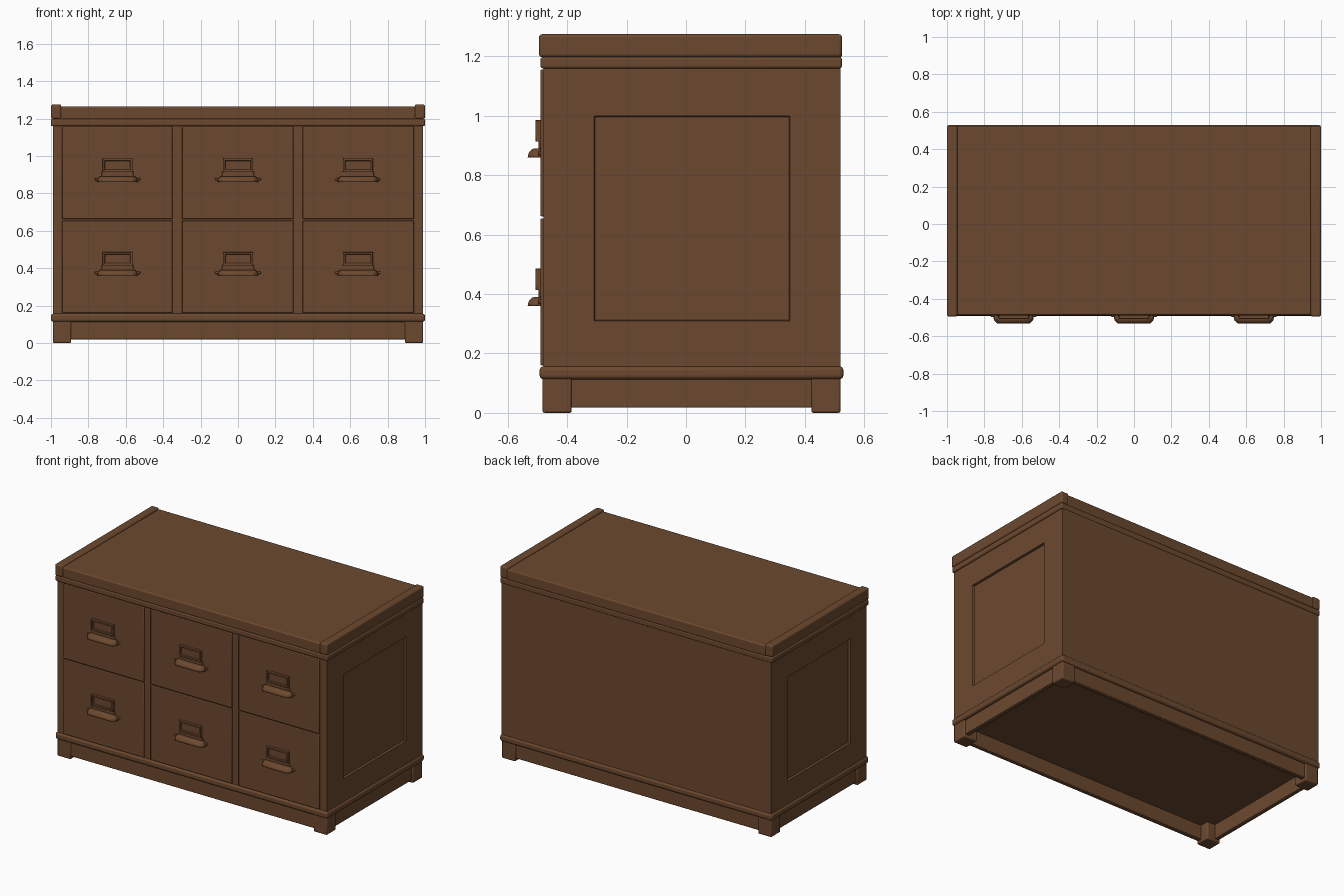
import bpy, bmesh, math

if "Cube" in bpy.data.objects:
    bpy.data.objects.remove(bpy.data.objects["Cube"])

wood = bpy.data.materials.new("brown wood")
wood.diffuse_color = (0.15, 0.066, 0.028, 1)
wood.use_nodes = True
wood.node_tree.nodes["Principled BSDF"].inputs["Base Color"].default_value = wood.diffuse_color


def finish(name, bm, bevel=0.0, segs=2):
    bmesh.ops.recalc_face_normals(bm, faces=bm.faces)
    me = bpy.data.meshes.new(name)
    bm.to_mesh(me)
    bm.free()
    ob = bpy.data.objects.new(name, me)
    bpy.context.collection.objects.link(ob)
    me.materials.append(wood)
    if bevel:
        m = ob.modifiers.new("bevel", 'BEVEL')
        m.width, m.segments, m.limit_method = bevel, segs, 'ANGLE'
        m.angle_limit = math.radians(40)
    bpy.ops.object.select_all(action='DESELECT')
    ob.select_set(True)
    bpy.context.view_layer.objects.active = ob
    bpy.ops.object.shade_smooth_by_angle(angle=math.radians(35))
    return ob


def box_bm(x, y, z):
    bm = bmesh.new()
    bmesh.ops.create_cube(bm, size=1)
    for v in bm.verts:
        v.co = [r[0] if c < 0 else r[1] for r, c in zip((x, y, z), v.co)]
    bm.normal_update()
    return bm


def box(name, x, y, z, bevel=0.004, segs=2):
    return finish(name, box_bm(x, y, z), bevel, segs)


def recess(bm, test, margin, lip, depth):
    faces = [f for f in bm.faces if test(f.normal)]
    bmesh.ops.inset_individual(bm, faces=faces, thickness=margin, use_even_offset=True)
    bmesh.ops.inset_individual(bm, faces=faces, thickness=lip, depth=-depth, use_even_offset=True)


# carcass with recessed side panels
bm = box_bm((-0.99, 0.99), (-0.48, 0.52), (0.14, 1.17))
recess(bm, lambda n: abs(n.x) > 0.9, 0.17, 0.003, 0.014)
finish("carcass", bm)

# top: trim, board and raised end caps
box("top_trim", (-1, 1), (-0.49, 0.525), (1.16, 1.198), 0.008, 3)
box("top_board", (-0.95, 0.95), (-0.487, 0.525), (1.195, 1.265), 0.008, 3)
for s, side in ((-1, "left"), (1, "right")):
    box("top_cap_" + side, sorted((s * 0.945, s * 1.0)), (-0.495, 0.525), (1.198, 1.275), 0.01, 3)

# base moulding, skirt and feet
box("base_moulding", (-1, 1), (-0.493, 0.53), (0.113, 0.157), 0.014, 4)
box("skirt_front", (-0.93, 0.93), (-0.475, -0.445), (0.018, 0.12))
box("skirt_back", (-0.93, 0.93), (0.48, 0.51), (0.018, 0.12))
for s, side in ((-1, "left"), (1, "right")):
    xs = sorted((s * 0.95, s * 0.98))
    box("skirt_" + side, xs, (-0.43, 0.47), (0.018, 0.12))
    for end, ys in (("front", (-0.483, -0.385)), ("back", (0.422, 0.52))):
        box(f"foot_{end}_{side}", sorted((s * 0.892, s * 0.99)), ys, (0, 0.12), 0.007)


def cup_pull(name, cx, z0):
    # quarter-round shell, tapered at the ends and open underneath
    bm = bmesh.new()
    rows = []
    n = 6
    for i in range(n + 1):
        a = math.pi / 2 * i / n
        z = z0 + 0.031 * math.sin(a)
        d = 0.016 + 0.027 * math.cos(a)
        w = 0.088 + 0.022 * math.cos(a)
        pts = [(-w, 0), (-w + 0.006, -d * 0.6), (-w + 0.024, -d),
               (w - 0.024, -d), (w - 0.006, -d * 0.6), (w, 0)]
        rows.append([bm.verts.new((cx + x, -0.49 + y, z)) for x, y in pts])
    for r0, r1 in zip(rows, rows[1:]):
        for k in range(5):
            bm.faces.new((r0[k], r0[k + 1], r1[k + 1], r1[k]))
    bm.faces.new(rows[-1])
    ob = finish(name, bm)
    m = ob.modifiers.new("shell", 'SOLIDIFY')
    m.thickness, m.offset = 0.005, -1


# drawers with label holders and pulls
columns = ((-0.94, -0.35, -0.644), (-0.30, 0.297, 0.0), (0.346, 0.94, 0.641))
for r, (z0, z1, zp) in enumerate(((0.16, 0.655, 0.36), (0.662, 1.157, 0.86))):
    for c, (x0, x1, cx) in enumerate(columns):
        tag = f"_{r}_{c}"
        box("drawer" + tag, (x0, x1), (-0.49, -0.46), (z0, z1), 0.004)
        bm = box_bm((cx - 0.08, cx + 0.08), (-0.507, -0.485), (zp + 0.053, zp + 0.126))
        recess(bm, lambda n: n.y < -0.9, 0.011, 0.002, 0.01)
        finish("label_holder" + tag, bm, 0.002)
        box("pull_plate" + tag, (cx - 0.085, cx + 0.085), (-0.496, -0.485), (zp + 0.01, zp + 0.056), 0.002)
        box("pull_ears" + tag, (cx - 0.122, cx + 0.122), (-0.497, -0.485), (zp + 0.008, zp + 0.022), 0.004)
        cup_pull("cup_pull" + tag, cx, zp)
